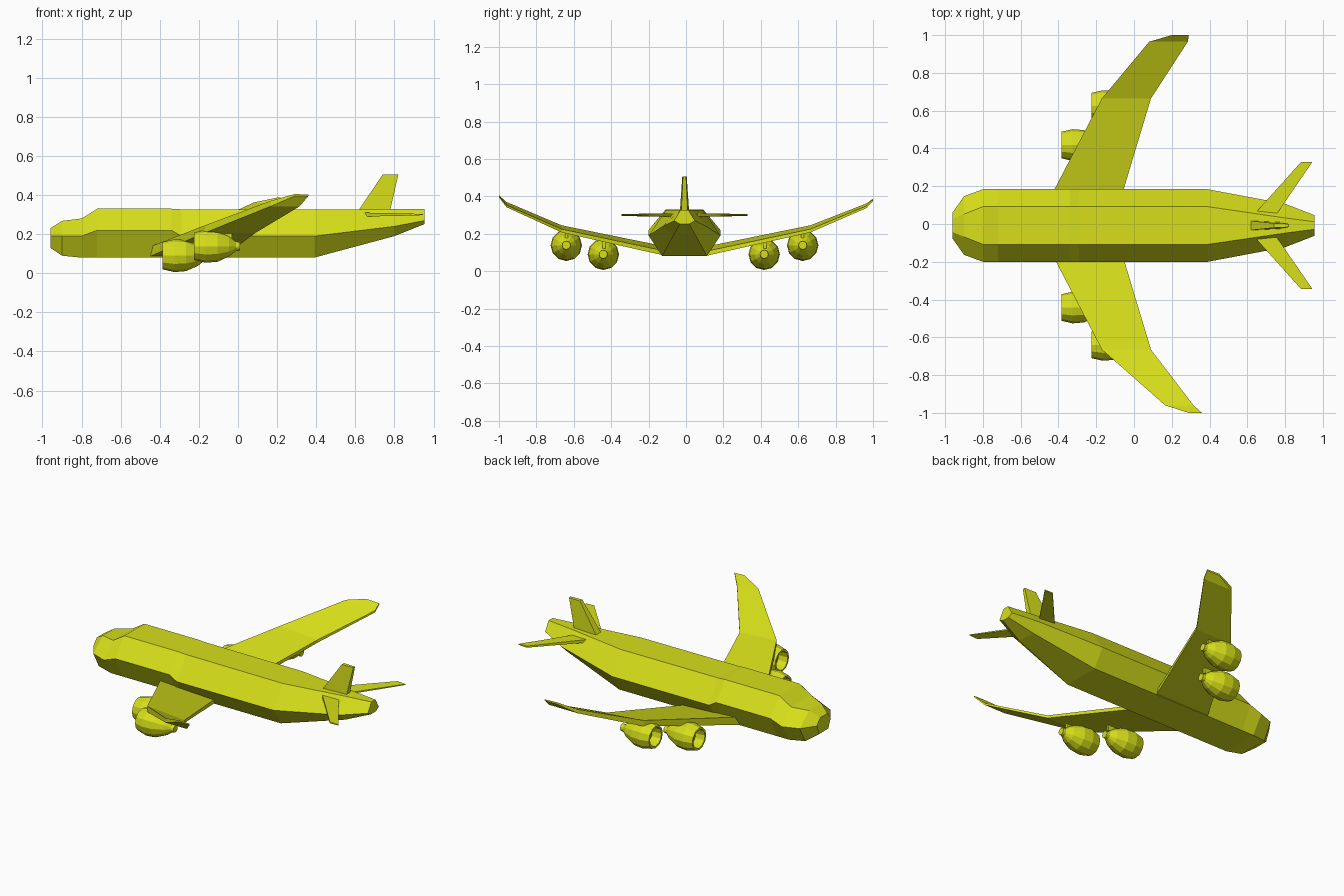
import bpy, bmesh, math

paint = bpy.data.materials.new("yellow_paint")
paint.diffuse_color = (0.68, 0.74, 0.01, 1)
CY = -0.008  # centre line of the aircraft


def loft(name, rings, close_ends=True):
    """Skin a list of equal-length vertex rings into one solid."""
    bm = bmesh.new()
    rows = [[bm.verts.new(p) for p in ring] for ring in rings]
    n = len(rows[0])
    for a, b in zip(rows, rows[1:]):
        for i in range(n):
            j = (i + 1) % n
            bm.faces.new((a[i], a[j], b[j], b[i]))
    if close_ends:
        bm.faces.new(rows[0])
        bm.faces.new(rows[-1])
    bmesh.ops.recalc_face_normals(bm, faces=bm.faces)
    mesh = bpy.data.meshes.new(name)
    bm.to_mesh(mesh)
    bm.free()
    mesh.materials.append(paint)
    obj = bpy.data.objects.new(name, mesh)
    bpy.context.collection.objects.link(obj)
    return obj


# Fuselage: x, top half-width, top z, side half-width, side z, bottom half-width, bottom z
stations = [
    (-0.96, 0.035, 0.23, 0.07, 0.19, 0.045, 0.13),
    (-0.90, 0.06, 0.268, 0.155, 0.19, 0.10, 0.09),
    (-0.80, 0.10, 0.28, 0.192, 0.19, 0.12, 0.08),
    (-0.72, 0.10, 0.33, 0.192, 0.22, 0.12, 0.08),
    (-0.34, 0.10, 0.33, 0.192, 0.22, 0.12, 0.08),
    (-0.29, 0.10, 0.327, 0.192, 0.19, 0.12, 0.08),
    (0.39, 0.10, 0.325, 0.192, 0.19, 0.12, 0.08),
    (0.80, 0.04, 0.328, 0.115, 0.24, 0.06, 0.19),
    (0.955, 0.02, 0.328, 0.055, 0.27, 0.025, 0.252),
]
loft("fuselage", [
    [(x, CY + tw, tz), (x, CY + sw, sz), (x, CY + bw, bz),
     (x, CY - bw, bz), (x, CY - sw, sz), (x, CY - tw, tz)]
    for x, tw, tz, sw, sz, bw, bz in stations])


# Wings: y, leading x, trailing x, underside z, leading thickness, trailing thickness
def wing(name, side, outer):
    sections = [(0.10, -0.465, -0.08, 0.08, 0.05, 0.025),
                (0.665, -0.17, 0.09, 0.207, 0.038, 0.018)] + outer
    loft(name, [[(xl, side * y, z), (xl, side * y, z + tl),
                 (xt, side * y, z + tt), (xt, side * y, z)]
                for y, xl, xt, z, tl, tt in sections])


wing("left_wing", 1, [(0.965, 0.08, 0.285, 0.337, 0.025, 0.012),
                      (1.0, 0.20, 0.29, 0.375, 0.012, 0.008)])
wing("right_wing", -1, [(0.96, 0.165, 0.315, 0.342, 0.028, 0.012),
                        (1.0, 0.29, 0.36, 0.395, 0.010, 0.008)])

# Engines: revolved profile of (distance from intake lip, radius)
profile = [(0.06, 0.012), (0.06, 0.052), (0.0, 0.058), (0.0, 0.070), (0.06, 0.084),
           (0.12, 0.079), (0.18, 0.052), (0.215, 0.024), (0.235, 0.022), (0.235, 0.010)]


def engine(name, x, y, z, sides=12):
    loft(name, [[(x + d, y + r * math.cos(2 * math.pi * i / sides),
                  z + r * math.sin(2 * math.pi * i / sides)) for i in range(sides)]
                for d, r in profile])


for label, side in (("left", 1), ("right", -1)):
    engine(label + "_inner_engine", -0.385, CY * 1.5 + side * 0.43, 0.09)
    engine(label + "_outer_engine", -0.225, CY + side * 0.632, 0.138)

    # Pylons joining engines to the wing underside
    for part, x, y, z in (("inner", -0.27, 0.43, 0.15), ("outer", -0.13, 0.632, 0.19)):
        loft(f"{label}_{part}_pylon", [
            [(x + dx, CY + side * y + w, z + dz) for dx, dz in
             ((0, -0.03), (0.10, -0.03), (0.10, 0.015), (0.02, 0.015))]
            for w in (-0.008, 0.008)])

    # Tailplane
    loft(label + "_tailplane", [
        [(xl, CY + side * y, 0.30 - t), (xl, CY + side * y, 0.30 + t),
         (xt, CY + side * y, 0.30 + t * 0.5), (xt, CY + side * y, 0.30 - t * 0.5)]
        for y, xl, xt, t in ((0.0, 0.59, 0.71, 0.011), (0.075, 0.65, 0.765, 0.010),
                             (0.337, 0.885, 0.945, 0.005))])

# Tail fin
loft("tail_fin", [
    [(xl, CY - w, z), (xl, CY + w, z), (xt, CY + w * 0.7, z), (xt, CY - w * 0.7, z)]
    for xl, xt, w, z in ((0.595, 0.77, 0.028, 0.29), (0.622, 0.78, 0.024, 0.33),
                         (0.74, 0.82, 0.012, 0.505))])
